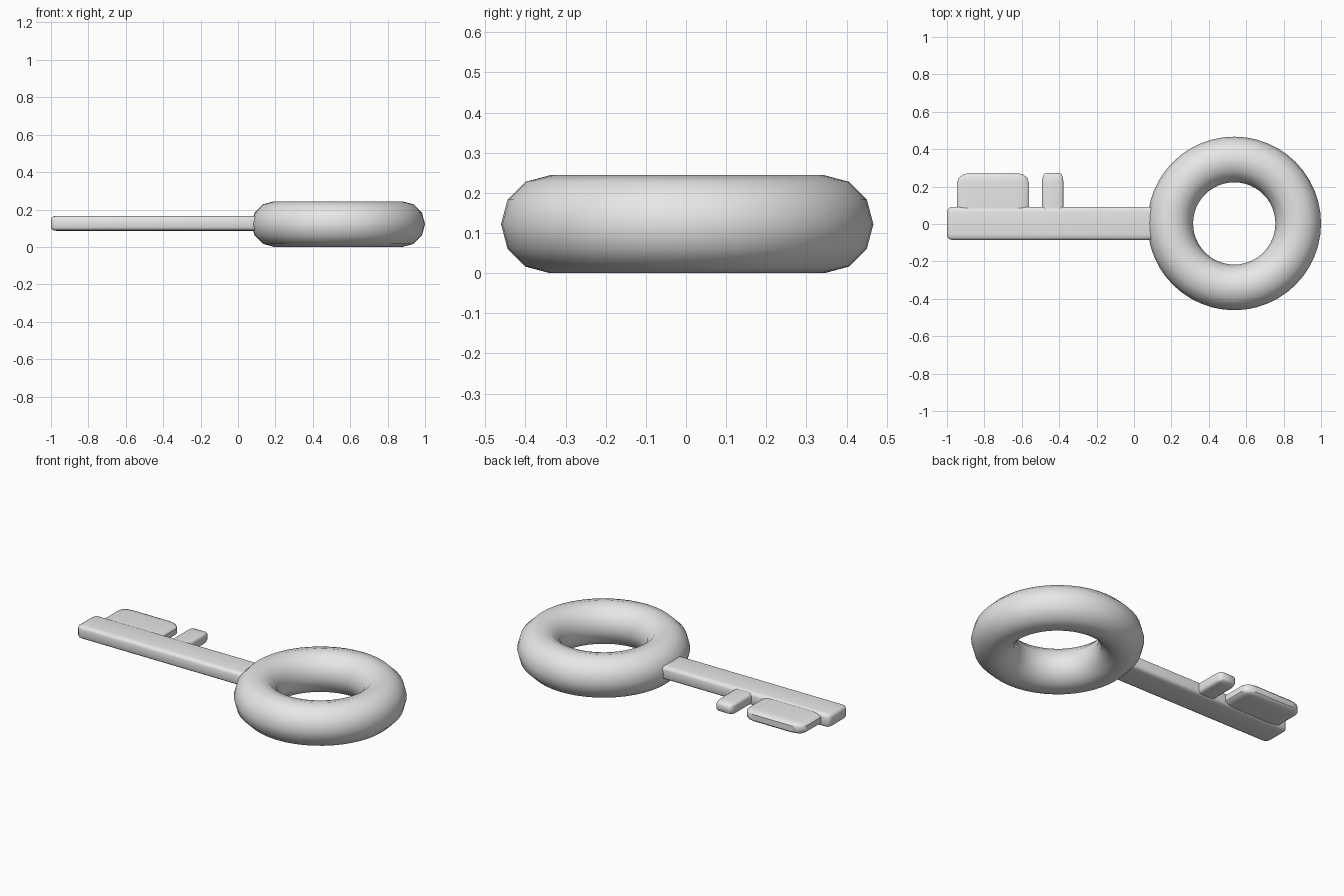
import bpy
import bmesh
from mathutils import Vector

default_cube = bpy.data.objects.get("Cube")
if default_cube:
    bpy.data.objects.remove(default_cube, do_unlink=True)

# Single plain metal colour
metal = bpy.data.materials.new("light_grey")
metal.use_nodes = True
metal.diffuse_color = (0.8, 0.8, 0.8, 1)
metal.node_tree.nodes["Principled BSDF"].inputs["Base Color"].default_value = (0.8, 0.8, 0.8, 1)


def finish(obj, name, angle):
    obj.name = name
    obj.data.name = name
    obj.data.materials.append(metal)
    bpy.ops.object.select_all(action="DESELECT")
    obj.select_set(True)
    bpy.context.view_layer.objects.active = obj
    bpy.ops.object.shade_smooth_by_angle(angle=angle)


def rounded_box(name, low, high, rounding):
    """Box between two corners, with its own edge rounding along each axis."""
    low, high, rounding = Vector(low), Vector(high), Vector(rounding)
    size = high - low
    bm = bmesh.new()
    bmesh.ops.create_cube(bm, size=1)
    # Bevel by one unit in stretched space, then shrink to final size
    bmesh.ops.scale(bm, vec=[s / r for s, r in zip(size, rounding)], verts=bm.verts)
    bmesh.ops.bevel(bm, geom=bm.edges[:], offset=1, offset_type="OFFSET",
                    segments=3, profile=0.5, affect="EDGES")
    bmesh.ops.scale(bm, vec=rounding, verts=bm.verts)
    bmesh.ops.translate(bm, vec=(low + high) / 2, verts=bm.verts)
    bmesh.ops.recalc_face_normals(bm, faces=bm.faces)
    mesh = bpy.data.meshes.new(name)
    bm.to_mesh(mesh)
    bm.free()
    obj = bpy.data.objects.new(name, mesh)
    bpy.context.collection.objects.link(obj)
    finish(obj, name, 0.7)


# Ring handle
bpy.ops.mesh.primitive_torus_add(major_segments=48, minor_segments=12,
                                 major_radius=0.342, minor_radius=0.122,
                                 location=(0.536, 0.003, 0.122))
finish(bpy.context.object, "ring_handle", 1.0)

# Shaft, running into the ring
rounded_box("shaft", (-1, -0.086, 0.086), (0.16, 0.092, 0.166), (0.03, 0.03, 0.018))

# Two teeth along the back edge, rooted inside the shaft
for name, x_low, x_high in (("large_tooth", -0.946, -0.561),
                            ("small_tooth", -0.492, -0.377)):
    rounded_box(name, (x_low, -0.03, 0.094), (x_high, 0.273, 0.16),
                ((x_high - x_low) * 0.18, 0.052, 0.016))
